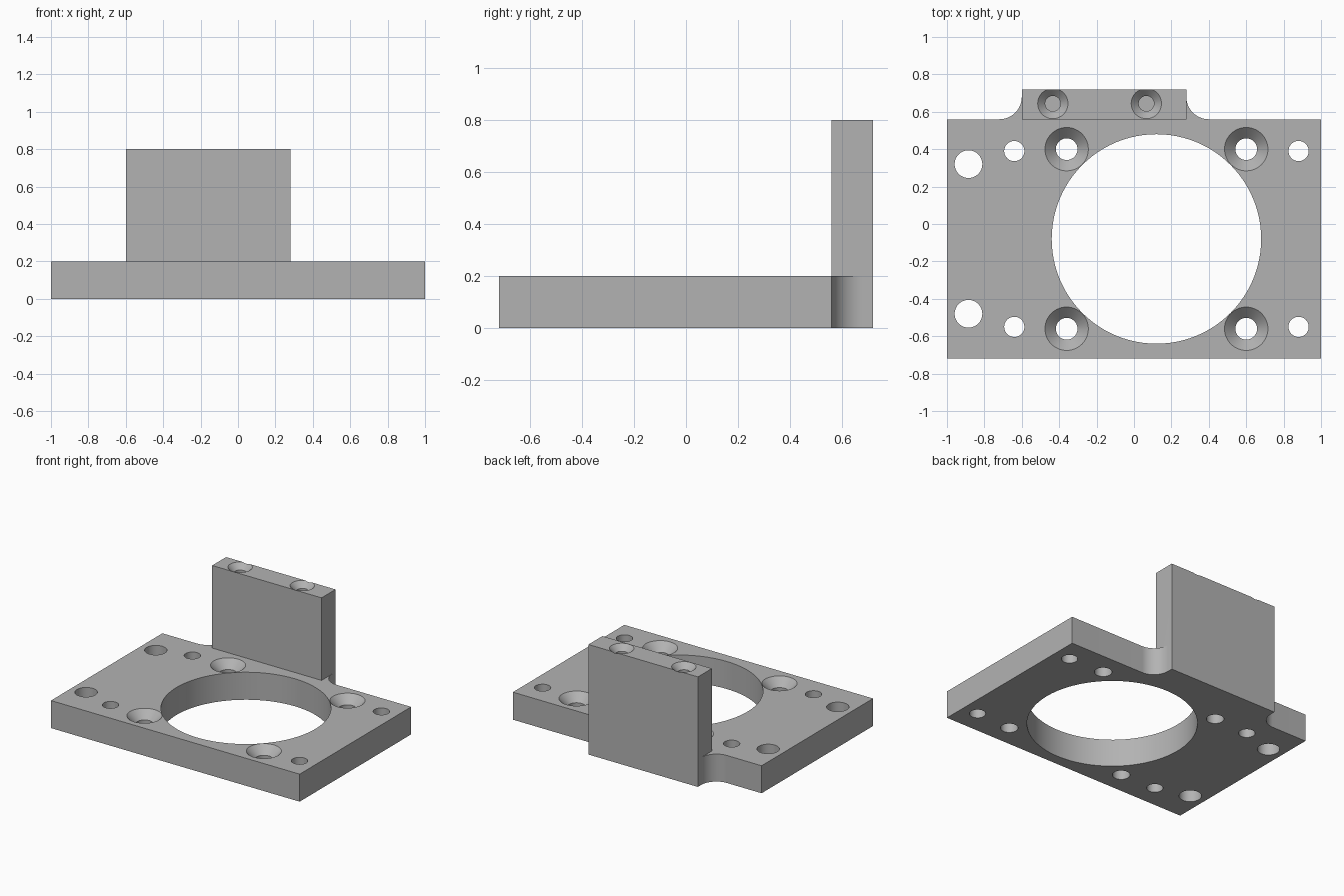
import bpy
import bmesh
from math import cos, sin, pi, radians

cube = bpy.data.objects.get("Cube")
if cube:
    bpy.data.objects.remove(cube)

grey = bpy.data.materials.new("machined_grey")
grey.use_nodes = True
grey.diffuse_color = (0.45, 0.45, 0.45, 1)
grey.node_tree.nodes["Principled BSDF"].inputs["Base Color"].default_value = (0.45, 0.45, 0.45, 1)

THICK, TOP = 0.2, 0.8           # plate thickness, upright height
FRONT, SHOULDER, BACK = -0.72, 0.56, 0.72
LEFT, RIGHT = -0.6, 0.28        # upright ends
FILLET = 0.12
CX, CY = 0.12, -0.08            # bore centre


def make_object(name, bm):
    bmesh.ops.recalc_face_normals(bm, faces=bm.faces)
    mesh = bpy.data.meshes.new(name)
    bm.to_mesh(mesh)
    bm.free()
    mesh.materials.append(grey)
    obj = bpy.data.objects.new(name, mesh)
    bpy.context.collection.objects.link(obj)
    return obj


def prism(name, outline, z0, z1):
    bm = bmesh.new()
    face = bm.faces.new([bm.verts.new((x, y, z0)) for x, y in outline])
    new = bmesh.ops.extrude_face_region(bm, geom=[face])["geom"]
    verts = [v for v in new if isinstance(v, bmesh.types.BMVert)]
    bmesh.ops.translate(bm, verts=verts, vec=(0, 0, z1 - z0))
    return make_object(name, bm)


def turned(name, x, y, profile, sides=48):
    """Closed solid of revolution about a vertical axis from (radius, z) pairs."""
    bm = bmesh.new()
    rings = [[bm.verts.new((x + r * cos(2 * pi * i / sides), y + r * sin(2 * pi * i / sides), z))
              for i in range(sides)] for r, z in profile]
    for a, b in zip(rings, rings[1:]):
        for i in range(sides):
            j = (i + 1) % sides
            bm.faces.new((a[i], a[j], b[j], b[i]))
    bm.faces.new(rings[0])
    bm.faces.new(rings[-1])
    return make_object(name, bm)


def combine(target, other, operation):
    mod = target.modifiers.new(operation.title(), 'BOOLEAN')
    mod.operation = operation
    mod.solver = 'EXACT'
    mod.object = other
    bpy.context.view_layer.objects.active = target
    bpy.ops.object.modifier_apply(modifier=mod.name)
    bpy.data.objects.remove(other)


def drill(x, y, radius, top=THICK, bottom=-0.1, sink=0):
    """Plain or countersunk hole going down from the given top."""
    profile = [(radius, bottom)]
    if sink:
        profile += [(radius, top - (sink - radius)), (sink, top), (sink, top + 0.05)]
    else:
        profile.append((radius, top + 0.05))
    combine(bracket, turned("cutter", x, y, profile), 'DIFFERENCE')


# Plate outline with a rear tab and concave fillets beside it
def fillet(cx, start, end, steps=16):
    return [(cx + FILLET * cos(radians(start + (end - start) * i / steps)),
             SHOULDER + FILLET + FILLET * sin(radians(start + (end - start) * i / steps)))
            for i in range(steps + 1)]


outline = [(-1, FRONT), (1, FRONT), (1, SHOULDER)]
outline += fillet(RIGHT + FILLET, 270, 180)
outline += [(RIGHT, BACK), (LEFT, BACK)]
outline += fillet(LEFT - FILLET, 360, 270)
outline += [(-1, SHOULDER)]
bracket = prism("mounting_bracket", outline, 0, THICK)

# Upright block on the tab
upright = prism("upright", [(LEFT, SHOULDER), (RIGHT, SHOULDER), (RIGHT, BACK), (LEFT, BACK)], THICK, TOP)
combine(bracket, upright, 'UNION')

# Large bore
combine(bracket, turned("bore", CX, CY, [(0.56, -0.1), (0.56, THICK + 0.1)], 96), 'DIFFERENCE')

# Countersunk, small and large through holes in the plate
for sy in (-1, 1):
    for sx in (-1, 1):
        drill(CX + sx * 0.48, CY + sy * 0.48, 0.058, sink=0.116)
        drill(CX + sx * 0.76, CY + sy * 0.47, 0.054)
    drill(-0.885, CY + sy * 0.4, 0.074)

# Blind countersunk holes in the top of the upright
for x in (-0.434, 0.066):
    drill(x, 0.644, 0.041, top=TOP, bottom=0.45, sink=0.081)

# Smooth round walls, keep machined edges sharp
bpy.ops.object.select_all(action='DESELECT')
bracket.select_set(True)
bpy.context.view_layer.objects.active = bracket
bpy.ops.object.shade_smooth_by_angle(angle=radians(30))
